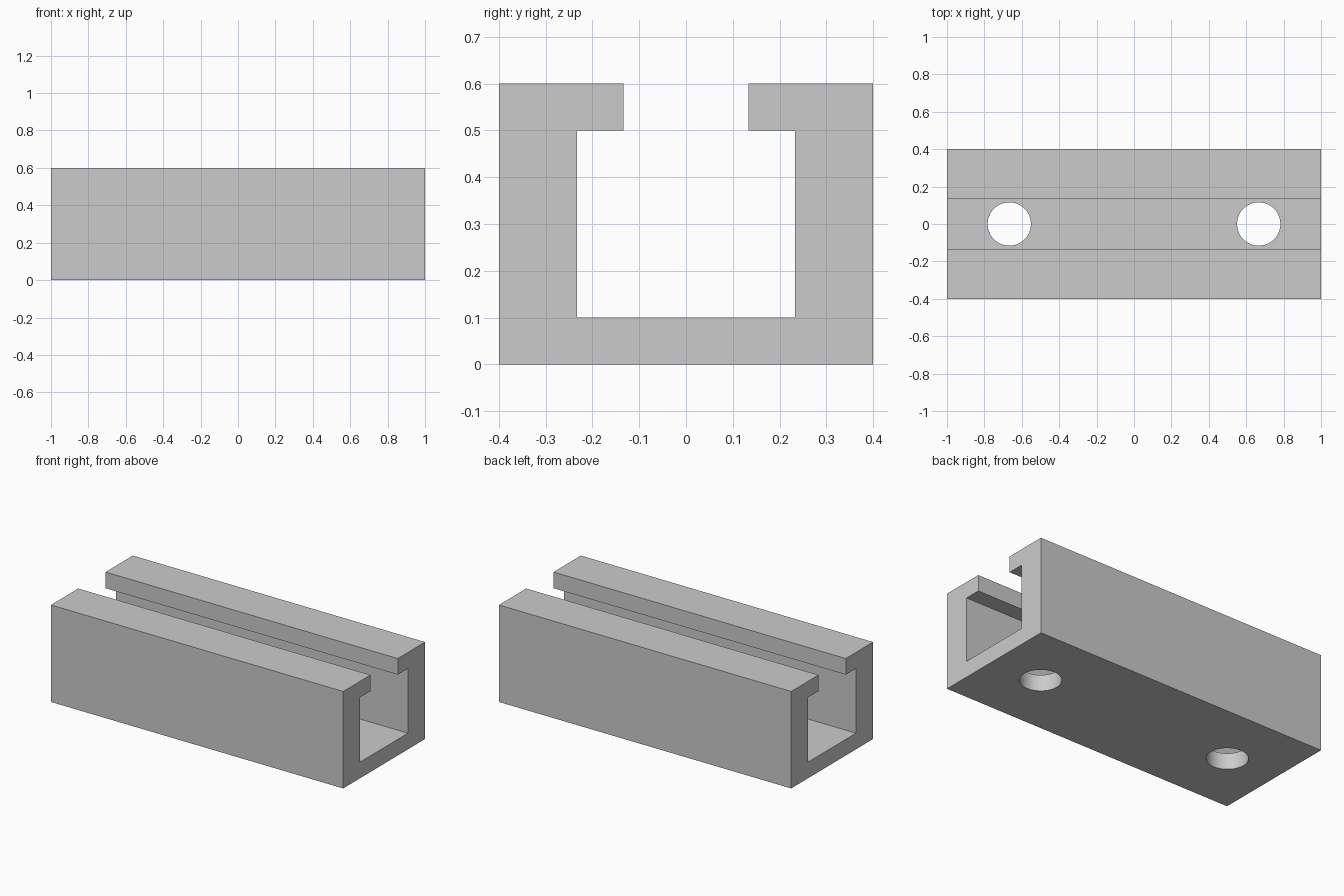
import bpy
import bmesh
from math import radians
from mathutils import Vector

default = bpy.data.objects.get("Cube")
if default:
    bpy.data.objects.remove(default, do_unlink=True)

LENGTH, HEIGHT, HALF_WIDTH = 2.0, 0.6, 0.4
CAVITY, SLOT = 0.2333, 0.1333          # half widths of channel and slot
FLOOR, LIP = 0.1, 0.5                  # floor top and lip underside
HOLE_X, HOLE_R = 0.6667, 0.1157

grey = bpy.data.materials.new("light_grey")
grey.use_nodes = True
colour = (0.6, 0.6, 0.6, 1.0)
grey.diffuse_color = colour
grey.node_tree.nodes["Principled BSDF"].inputs["Base Color"].default_value = colour

# Slotted channel: mirrored half section, extruded along the length
half = [(HALF_WIDTH, 0), (HALF_WIDTH, HEIGHT), (SLOT, HEIGHT),
        (SLOT, LIP), (CAVITY, LIP), (CAVITY, FLOOR)]
section = half + [(-y, z) for y, z in reversed(half)]
bm = bmesh.new()
end = bm.faces.new([bm.verts.new((-LENGTH / 2, y, z)) for y, z in section])
sweep = bmesh.ops.extrude_face_region(bm, geom=[end], use_keep_orig=True)
moved = [g for g in sweep["geom"] if isinstance(g, bmesh.types.BMVert)]
bmesh.ops.translate(bm, verts=moved, vec=Vector((LENGTH, 0, 0)))
bmesh.ops.recalc_face_normals(bm, faces=bm.faces)
mesh = bpy.data.meshes.new("slotted_rail")
bm.to_mesh(mesh)
bm.free()
rail = bpy.data.objects.new("slotted_rail", mesh)
bpy.context.collection.objects.link(rail)
bpy.context.view_layer.objects.active = rail

# Mounting holes through the floor
for side in (-1, 1):
    bpy.ops.mesh.primitive_cylinder_add(vertices=64, radius=HOLE_R, depth=0.3,
                                        location=(side * HOLE_X, 0, FLOOR / 2))
    cutter = bpy.context.object
    cutter.name = "hole_cutter"
    cutter.hide_render = True
    cut = rail.modifiers.new("mounting_hole", 'BOOLEAN')
    cut.operation = 'DIFFERENCE'
    cut.solver = 'EXACT'
    cut.object = cutter
    bpy.context.view_layer.objects.active = rail
    bpy.ops.object.modifier_apply(modifier=cut.name)
    bpy.data.objects.remove(cutter, do_unlink=True)

# One finish, smooth hole walls and crisp edges
rail.data.materials.clear()
rail.data.materials.append(grey)
bpy.ops.object.select_all(action='DESELECT')
rail.select_set(True)
bpy.ops.object.shade_smooth_by_angle(angle=radians(30))
